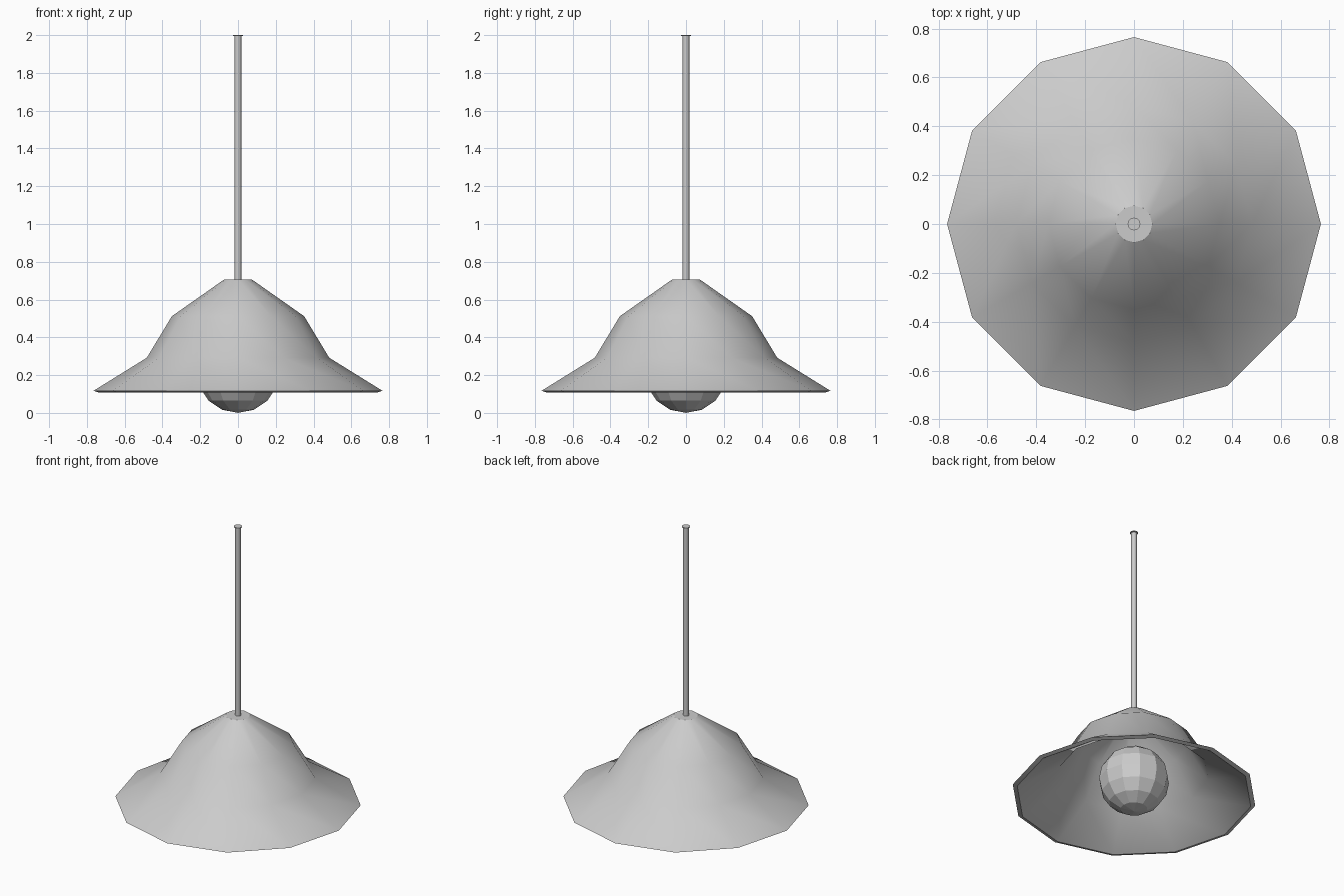
import bpy, bmesh, math

if "Cube" in bpy.data.objects:
    bpy.data.objects.remove(bpy.data.objects["Cube"])


def lathe(name, profile, sides, smooth_angle=None):
    """Revolve an (r, z) profile round the z axis; r = 0 makes a pole."""
    bm = bmesh.new()
    rings = []
    for r, z in profile:
        if r == 0:
            rings.append([bm.verts.new((0, 0, z))] * sides)
        else:
            rings.append([bm.verts.new((r * math.cos(2 * math.pi * i / sides),
                                        r * math.sin(2 * math.pi * i / sides), z))
                          for i in range(sides)])
    for a, b in zip(rings, rings[1:]):
        for i in range(sides):
            j = (i + 1) % sides
            bm.faces.new(list(dict.fromkeys((a[i], a[j], b[j], b[i]))))
    bmesh.ops.recalc_face_normals(bm, faces=bm.faces)
    mesh = bpy.data.meshes.new(name)
    bm.to_mesh(mesh)
    bm.free()
    obj = bpy.data.objects.new(name, mesh)
    bpy.context.collection.objects.link(obj)
    if smooth_angle:
        bpy.context.view_layer.objects.active = obj
        obj.select_set(True)
        bpy.ops.object.shade_smooth_by_angle(angle=math.radians(smooth_angle))
        obj.select_set(False)
    return obj


# Flared bell shade: outer skin down to the rim, then back up the inside
lathe("shade", [(0, 0.705), (0.075, 0.705), (0.35, 0.512), (0.483, 0.292),
                (0.765, 0.117), (0.737, 0.108), (0.468, 0.275),
                (0.336, 0.494), (0.068, 0.682), (0, 0.682)], 12, 33)

# Hanging rod with a thin ceiling flange
lathe("rod", [(0, 0.69), (0.018, 0.69), (0.018, 1.994), (0.026, 1.996),
              (0.026, 2.0), (0, 2.0)], 12, 33)

# Faceted globe bulb
R, RINGS = 0.22, 8
globe = [(0, 0)]
for k in range(1, RINGS):
    t = math.pi * k / RINGS
    globe.append((R * math.sin(t), R - R * math.cos(t)))
globe.append((0, 2 * R))
lathe("bulb", globe, 12)
